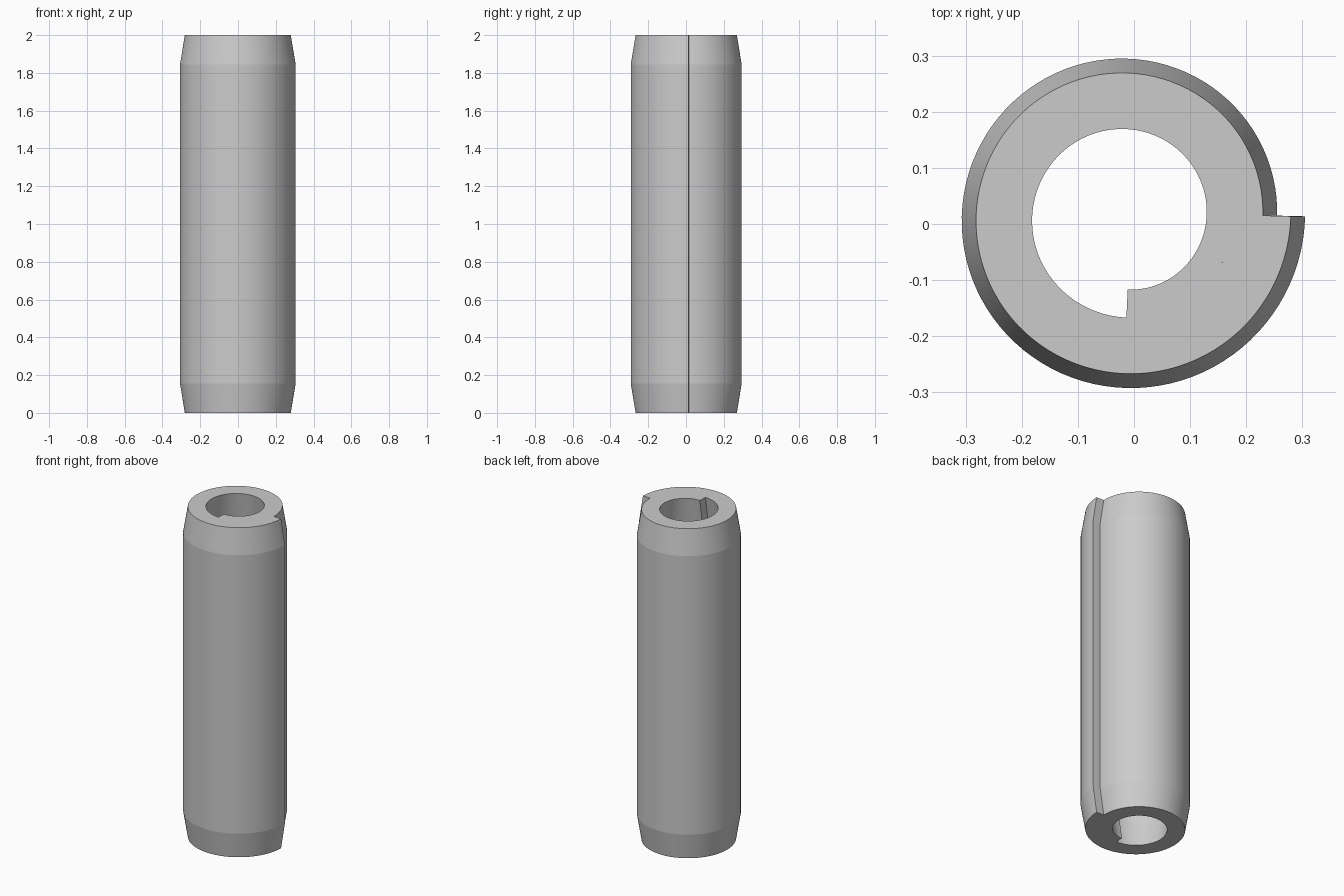
import bpy, bmesh, math

if "Cube" in bpy.data.objects:
    bpy.data.objects.remove(bpy.data.objects["Cube"])

CX, CY = -0.0135, 0.0137      # spiral centre
R0, PITCH = 0.3185, 0.05      # outer start radius, sheet thickness = pitch
TURNS, PER_TURN = 2.25, 96
N = int(TURNS * PER_TURN)
# height and radial inset of each section (swaged ends)
LEVELS = [(0, 0.0255), (0.155, 0), (1.845, 0), (2, 0.0255)]

def spiral(inset, depth):
    """Points along the coil, winding clockwise and inward; depth is measured along the normal."""
    pts = []
    for i in range(N + 1):
        t = i / PER_TURN
        a = -2 * math.pi * t
        r = R0 - inset - PITCH * t
        n = a - math.atan(PITCH / (2 * math.pi * r))
        pts.append((CX + r * math.cos(a) - depth * math.cos(n),
                    CY + r * math.sin(a) - depth * math.sin(n)))
    return pts

# rolled sheet: loft the spiral strip through the four levels
bm = bmesh.new()
outer, inner = [], []
for z, inset in LEVELS:
    outer.append([bm.verts.new((x, y, z)) for x, y in spiral(inset, 0)])
    inner.append([bm.verts.new((x, y, z)) for x, y in spiral(inset, PITCH)])
rings = [o + i[::-1] for o, i in zip(outer, inner)]
for lo, hi in zip(rings, rings[1:]):
    for k in range(len(lo)):
        m = (k + 1) % len(lo)
        bm.faces.new((lo[k], lo[m], hi[m], hi[k]))

# flat end faces
for o, i in ((outer[0], inner[0]), (outer[-1], inner[-1])):
    for k in range(N):
        bm.faces.new((o[k], o[k + 1], i[k + 1], i[k]))
bmesh.ops.recalc_face_normals(bm, faces=bm.faces[:])

mesh = bpy.data.meshes.new("coiled_pin")
bm.to_mesh(mesh)
bm.free()
pin = bpy.data.objects.new("coiled_pin", mesh)
bpy.context.collection.objects.link(pin)
bpy.context.view_layer.objects.active = pin
pin.select_set(True)
# keep the shallow taper edge crisp
bpy.ops.object.shade_smooth_by_angle(angle=math.radians(7))
